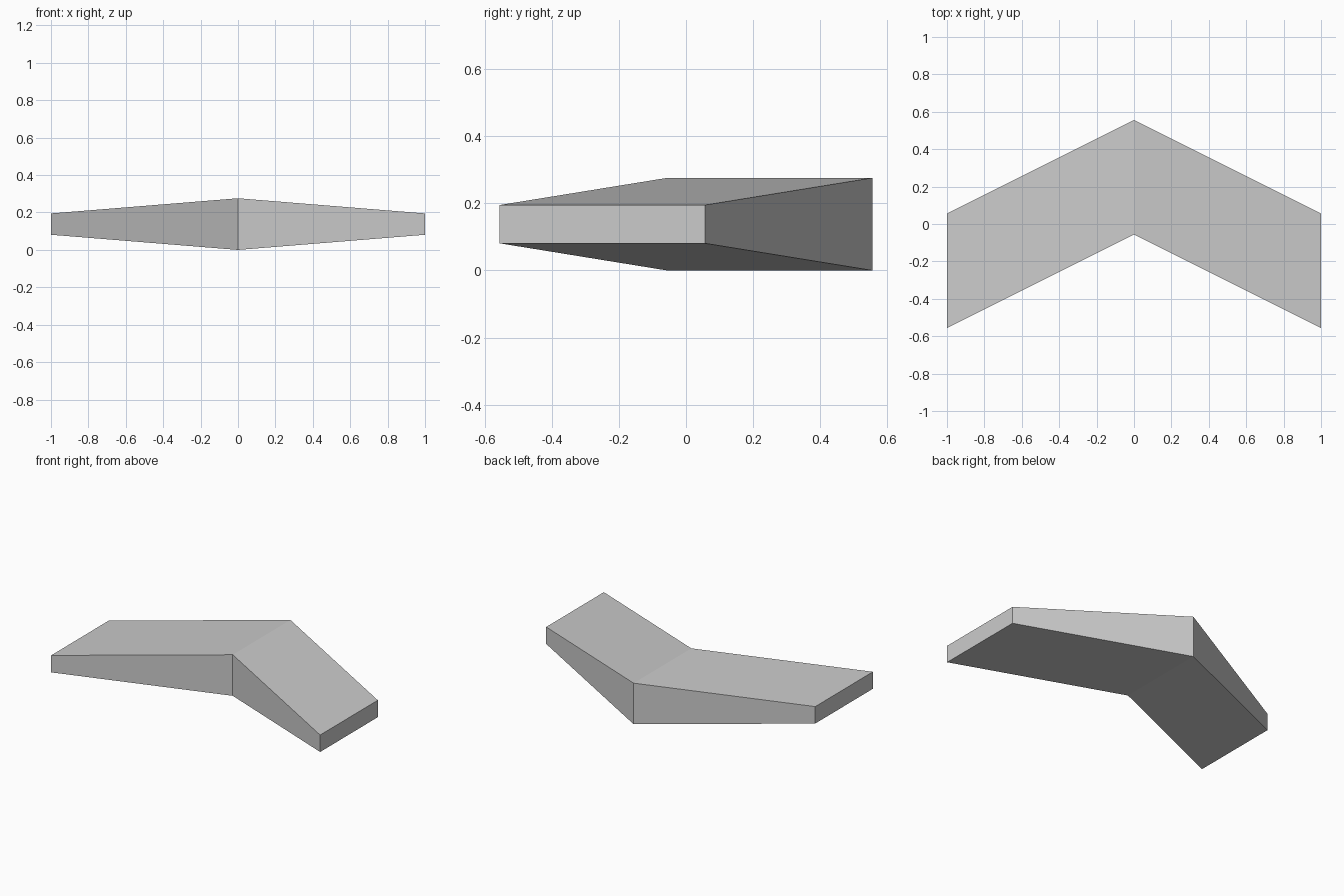
import bpy
import bmesh

# Remove the default cube
cube = bpy.data.objects.get("Cube")
if cube:
    bpy.data.objects.remove(cube, do_unlink=True)

CHORD = 0.612    # front-to-back depth of the wing
MID_Z = 0.138    # height of the wing's centre plane


def material(name, colour):
    mat = bpy.data.materials.new(name)
    mat.use_nodes = True
    mat.diffuse_color = colour
    mat.node_tree.nodes["Principled BSDF"].inputs["Base Color"].default_value = colour
    return mat


def section(bm, x, front, half_height):
    """Rectangular wing section across the given x."""
    back = front + CHORD
    low, high = MID_Z - half_height, MID_Z + half_height
    corners = ((front, low), (back, low), (back, high), (front, high))
    return [bm.verts.new((x, y, z)) for y, z in corners]


# Swept wing: thick at the centre, thin at both tips
bm = bmesh.new()
rings = [section(bm, -1, -0.556, 0.057),
         section(bm, 0, -0.056, 0.138),
         section(bm, 1, -0.556, 0.057)]
for a, b in zip(rings, rings[1:]):
    for i in range(4):
        j = (i + 1) % 4
        bm.faces.new((a[i], a[j], b[j], b[i]))
bm.faces.new(rings[0])
bm.faces.new(rings[-1])
bmesh.ops.recalc_face_normals(bm, faces=bm.faces)

mesh = bpy.data.meshes.new("swept_wing")
bm.to_mesh(mesh)
bm.free()
mesh.materials.append(material("light_grey", (0.6, 0.6, 0.6, 1)))
wing = bpy.data.objects.new("swept_wing", mesh)
bpy.context.collection.objects.link(wing)
